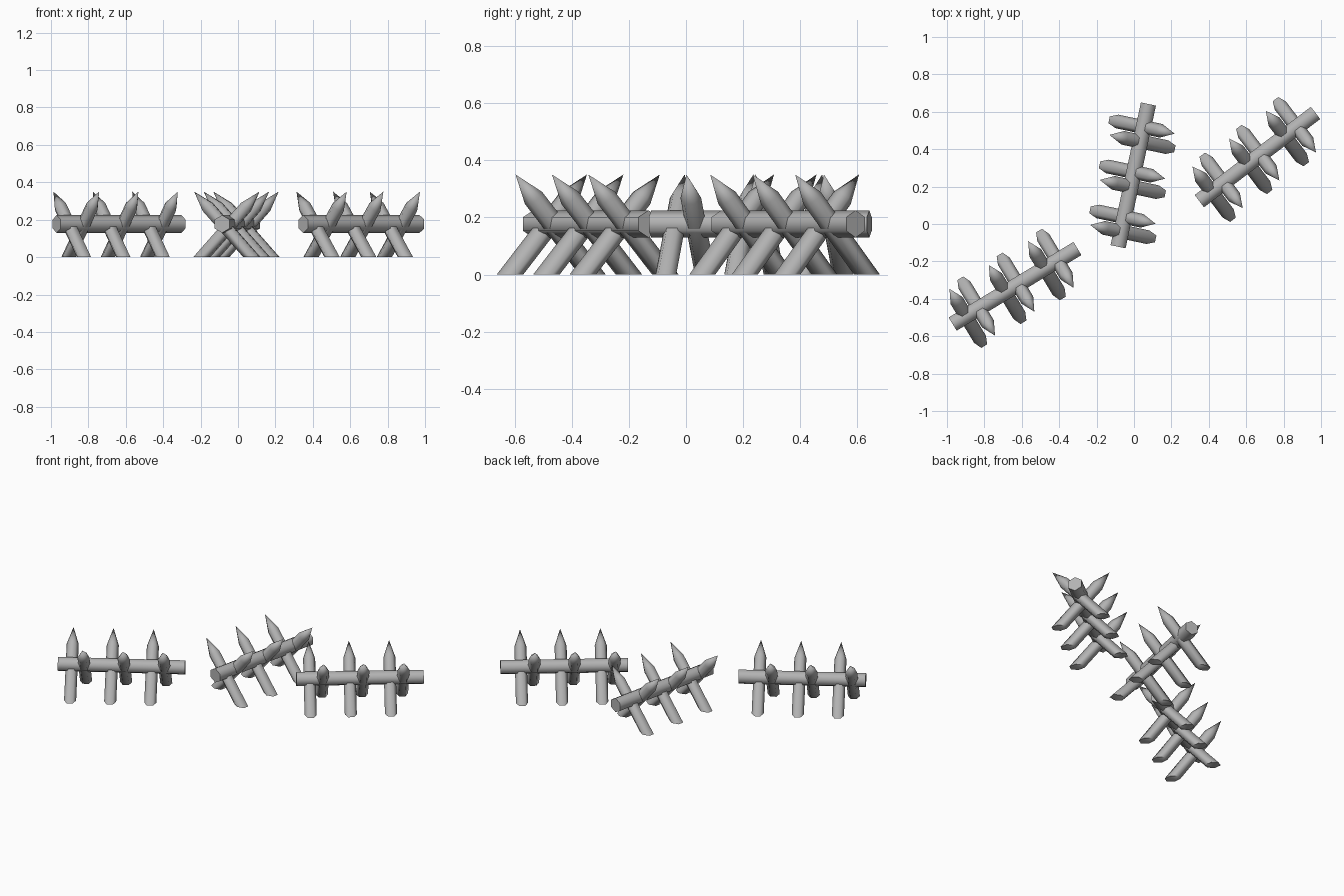
import bpy, bmesh, math
from mathutils import Vector, Matrix

if "Cube" in bpy.data.objects:
    bpy.data.objects.remove(bpy.data.objects["Cube"])

SIDES = 6
LOG_LEN, LOG_R, LOG_Z = 0.78, 0.0475, 0.177
STAKE_R, TIP_LEN, STAKE_TOP = 0.037, 0.11, 0.35
SPACING = 0.246

wood = bpy.data.materials.new("grey_wood")
wood.diffuse_color = (0.45, 0.45, 0.45, 1)
wood.use_nodes = True
wood.node_tree.nodes["Principled BSDF"].inputs["Base Color"].default_value = wood.diffuse_color


def finish(name, bm, matrix):
    bmesh.ops.recalc_face_normals(bm, faces=bm.faces)
    mesh = bpy.data.meshes.new(name)
    bm.to_mesh(mesh)
    bm.free()
    mesh.materials.append(wood)
    obj = bpy.data.objects.new(name, mesh)
    bpy.context.collection.objects.link(obj)
    obj.matrix_world = matrix
    bpy.context.view_layer.objects.active = obj
    obj.select_set(True)
    bpy.ops.object.shade_smooth_by_angle(angle=math.radians(65))
    obj.select_set(False)


def bridge(bm, a, b):
    for i in range(SIDES):
        j = (i + 1) % SIDES
        bm.faces.new((a[i], a[j], b[j], b[i]))


def beam(name, matrix):
    # horizontal hexagonal log with one edge on top
    bm = bmesh.new()
    rings = []
    for x in (-LOG_LEN / 2, LOG_LEN / 2):
        rings.append([bm.verts.new((x, LOG_R * math.sin(k * math.tau / SIDES),
                                    LOG_Z + LOG_R * math.cos(k * math.tau / SIDES)))
                      for k in range(SIDES)])
    bridge(bm, *rings)
    for ring in rings:
        bm.faces.new(ring)
    finish(name, bm, matrix)


def stake(name, matrix, u, side):
    # leaning sharpened stake, foot trimmed flat on the ground
    base = Vector((u, -0.145 * side, 0))
    tip = Vector((u, 0.17 * side, STAKE_TOP))
    axis = (tip - base).normalized()
    across = Vector((1, 0, 0))
    normal = axis.cross(across)
    shoulder = tip - axis * TIP_LEN
    bm = bmesh.new()
    foot, neck = [], []
    for k in range(SIDES):
        t = k * math.tau / SIDES
        off = (across * math.cos(t) + normal * math.sin(t)) * STAKE_R
        neck.append(bm.verts.new(shoulder + off))
        p = base + off
        foot.append(bm.verts.new(p - axis * (p.z / axis.z)))
    bridge(bm, foot, neck)
    bm.faces.new(foot)
    point = bm.verts.new(tip)
    for k in range(SIDES):
        bm.faces.new((neck[k], neck[(k + 1) % SIDES], point))
    finish(name, bm, matrix)


# three barricades: centre x, centre y, heading in degrees
for label, x, y, heading in (("left", -0.636, -0.333, 31.2),
                             ("middle", -0.004, 0.26, 78.0),
                             ("right", 0.66, 0.358, 37.2)):
    place = Matrix.Translation((x, y, 0)) @ Matrix.Rotation(math.radians(heading), 4, 'Z')
    beam(label + "_log", place)
    for k in (-1, 0, 1):
        stake(f"{label}_front_stake_{k + 2}", place, 0.018 + k * SPACING, -1)
        stake(f"{label}_back_stake_{k + 2}", place, -0.061 + k * SPACING, 1)
